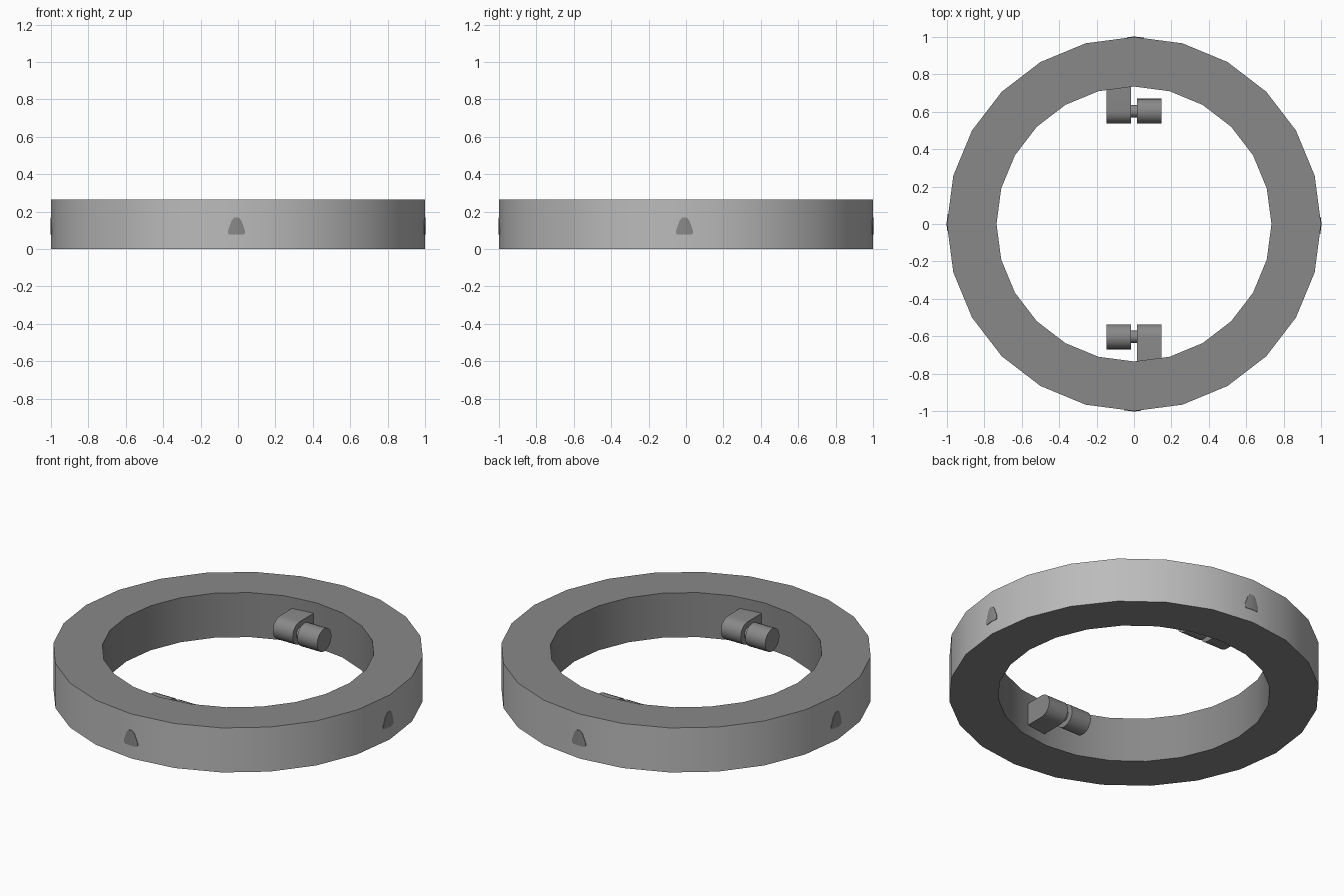
import bpy, bmesh, math
from mathutils import Matrix

if "Cube" in bpy.data.objects:
    bpy.data.objects.remove(bpy.data.objects["Cube"])

N, R_OUT, R_IN, H = 24, 1.0, 0.735, 0.265   # ring sides and sizes
AXIS_Y, AXIS_Z, R_LUG, R_PIN = 0.603, H / 2, 0.067, 0.033


def material(name, v):
    m = bpy.data.materials.new(name)
    m.diffuse_color = (v, v, v, 1)
    m.use_nodes = True
    m.node_tree.nodes["Principled BSDF"].inputs["Base Color"].default_value = m.diffuse_color
    return m


light = material("light grey", 0.5)
dark = material("dark grey", 0.25)


def finish(name, bm, mats, turn=0.0):
    bmesh.ops.rotate(bm, verts=bm.verts, cent=(0, 0, 0), matrix=Matrix.Rotation(turn, 3, 'Z'))
    bmesh.ops.recalc_face_normals(bm, faces=bm.faces)
    me = bpy.data.meshes.new(name)
    bm.to_mesh(me)
    bm.free()
    for m in mats:
        me.materials.append(m)
    for p in me.polygons:
        p.use_smooth = True
    me.set_sharp_from_angle(angle=math.radians(30))
    ob = bpy.data.objects.new(name, me)
    bpy.context.collection.objects.link(ob)
    return ob


def prism_x(name, profile, x0, x1, turn):
    """Extrude a (y, z) profile along x."""
    bm = bmesh.new()
    face = bm.faces.new([bm.verts.new((x0, y, z)) for y, z in profile])
    ext = bmesh.ops.extrude_face_region(bm, geom=[face], use_keep_orig=True)["geom"]
    moved = [g for g in ext if isinstance(g, bmesh.types.BMVert)]
    bmesh.ops.translate(bm, verts=moved, vec=(x1 - x0, 0, 0))
    return finish(name, bm, [dark], turn)


def arc(r, a0, a1, n, closed=False):
    steps = n if closed else n + 1
    angles = [math.radians(a0 + (a1 - a0) * i / n) for i in range(steps)]
    return [(AXIS_Y + r * math.cos(a), AXIS_Z + r * math.sin(a)) for a in angles]


# Ring: rectangular section swept round, outer wall lighter
bm = bmesh.new()
section = [(R_OUT, 0), (R_OUT, H), (R_IN, H), (R_IN, 0)]
rows = []
for i in range(N):
    a = 2 * math.pi * i / N
    rows.append([bm.verts.new((r * math.cos(a), r * math.sin(a), z)) for r, z in section])
for i in range(N):
    p, q = rows[i], rows[(i + 1) % N]
    for k in range(4):
        f = bm.faces.new((p[k], q[k], q[(k + 1) % 4], p[(k + 1) % 4]))
        f.material_index = 0 if k == 0 else 1
finish("ring", bm, [light, dark])

# Two hinge fittings inside the ring, half a turn apart
for side, turn in (("back", 0.0), ("front", math.pi)):
    lug = [(R_IN, AXIS_Z + R_LUG)] + arc(R_LUG, 90, 270, 12) + [(R_IN, AXIS_Z - R_LUG)]
    prism_x(side + "_hinge_lug", lug, -0.146, -0.015, turn)
    prism_x(side + "_hinge_pin", arc(R_PIN, 0, 360, 24, True), -0.03, 0.03, turn)
    prism_x(side + "_hinge_barrel", arc(R_LUG, 0, 360, 24, True), 0.015, 0.146, turn)

# Four thin dark marks, bent to follow the outer wall
MARK = [(-0.053, 0.082), (-0.046, 0.077), (0.03, 0.077), (0.037, 0.082), (0.037, 0.10),
        (0.018, 0.152), (0.004, 0.168), (-0.02, 0.168), (-0.034, 0.152), (-0.053, 0.10)]
for i, side in enumerate(("front", "right", "back", "left")):
    bm = bmesh.new()
    bm.faces.new([bm.verts.new((x, 0, z)) for x, z in MARK])
    bmesh.ops.bisect_plane(bm, geom=bm.verts[:] + bm.edges[:] + bm.faces[:],
                           plane_co=(0, 0, 0), plane_no=(1, 0, 0))
    ext = bmesh.ops.extrude_face_region(bm, geom=bm.faces[:], use_keep_orig=True)["geom"]
    outer = {g for g in ext if isinstance(g, bmesh.types.BMVert)}
    for v in bm.verts:
        wall = R_OUT - abs(v.co.x) * math.tan(math.pi / N)
        v.co.y = -wall - (0.003 if v in outer else -0.003)
    finish(side + "_mark", bm, [dark], i * math.pi / 2)
